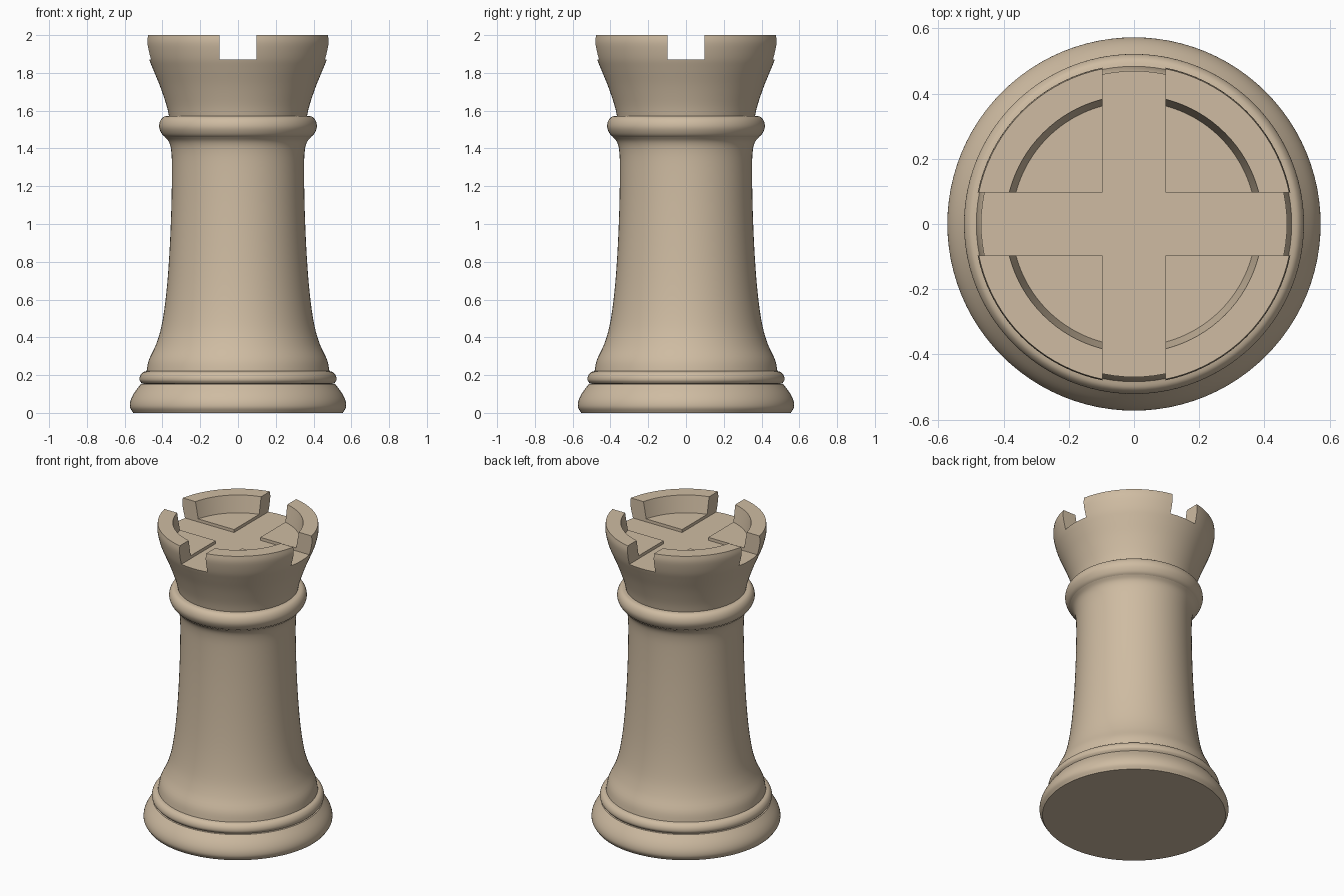
import bpy, bmesh
from math import pi

if "Cube" in bpy.data.objects:
    bpy.data.objects.remove(bpy.data.objects["Cube"])

SEGMENTS = 96
wood = bpy.data.materials.new("pale_wood")
wood.diffuse_color = (0.62, 0.50, 0.36, 1)
wood.use_nodes = True
wood.node_tree.nodes["Principled BSDF"].inputs["Base Color"].default_value = wood.diffuse_color


def smooth_curve(points, steps=4):
    """Round a sparse profile with a Catmull-Rom curve."""
    out = []
    ends = [points[0]] + points + [points[-1]]
    for a, b, c, d in zip(ends, ends[1:], ends[2:], ends[3:]):
        for s in range(steps):
            t = s / steps
            out.append(tuple(0.5 * (2 * q + (r - p) * t + (2 * p - 5 * q + 4 * r - u) * t**2
                                    + (3 * q - p - 3 * r + u) * t**3)
                             for p, q, r, u in zip(a, b, c, d)))
    return out + [points[-1]]


def lathe(name, profile):
    """Turn an (r, z) profile around the z axis."""
    bm = bmesh.new()
    verts = [bm.verts.new((max(r, 0), 0, z)) for r, z in profile]
    edges = [bm.edges.new(pair) for pair in zip(verts, verts[1:])]
    bmesh.ops.spin(bm, geom=verts + edges, cent=(0, 0, 0), axis=(0, 0, 1),
                   angle=2 * pi, steps=SEGMENTS, use_merge=False)
    bmesh.ops.remove_doubles(bm, verts=bm.verts, dist=1e-5)
    bmesh.ops.recalc_face_normals(bm, faces=bm.faces)
    mesh = bpy.data.meshes.new(name)
    bm.to_mesh(mesh)
    bm.free()
    obj = bpy.data.objects.new(name, mesh)
    bpy.context.collection.objects.link(obj)
    mesh.materials.append(wood)
    return obj


def select(obj):
    bpy.ops.object.select_all(action='DESELECT')
    obj.select_set(True)
    bpy.context.view_layer.objects.active = obj


# Foot with a flat underside
foot = lathe("foot", [(0, 0)] + [(0.555, 0)] + smooth_curve(
    [(0.558, 0.005), (0.572, 0.03), (0.569, 0.065), (0.55, 0.105), (0.515, 0.152)]) + [(0.49, 0.155)])

# Thin ring above the foot
foot_ring = lathe("foot_ring", [(0.49, 0.153)] + smooth_curve(
    [(0.508, 0.155), (0.521, 0.172), (0.519, 0.195), (0.505, 0.214), (0.484, 0.221)]))

# Tapering shaft
shaft = lathe("shaft", smooth_curve(
    [(0.484, 0.22), (0.472, 0.28), (0.435, 0.36), (0.405, 0.46), (0.381, 0.62),
     (0.364, 0.83), (0.353, 1.08), (0.35, 1.3), (0.354, 1.39), (0.366, 1.435), (0.388, 1.46)]))

# Rounded collar under the head
collar = lathe("collar", smooth_curve(
    [(0.375, 1.455), (0.4, 1.473), (0.417, 1.51), (0.412, 1.545), (0.392, 1.568), (0.36, 1.572)]))

# Flared head with a hollow top
head = lathe("head", [(0, 1.565)] + smooth_curve(
    [(0.364, 1.565), (0.379, 1.63), (0.413, 1.73), (0.45, 1.82), (0.473, 1.88),
     (0.489, 1.955), (0.486, 2.0)]) + [(0.395, 2.0), (0.375, 1.89), (0, 1.89)])

# Two crossing slots leave four battlements
for size in ((1.2, 0.194, 0.4), (0.194, 1.2, 0.4)):
    bpy.ops.mesh.primitive_cube_add(size=1, location=(0, 0, 2.07))
    cutter = bpy.context.object
    cutter.name = "slot_cutter"
    cutter.scale = size
    cutter.hide_render = True
    bpy.context.view_layer.update()
    cut = head.modifiers.new("slot", 'BOOLEAN')
    cut.operation = 'DIFFERENCE'
    cut.solver = 'EXACT'
    cut.object = cutter
    select(head)
    bpy.ops.object.modifier_apply(modifier=cut.name)
    bpy.data.objects.remove(cutter)

for part in (foot, foot_ring, shaft, collar, head):
    select(part)
    bpy.ops.object.shade_smooth_by_angle(angle=pi / 6)
